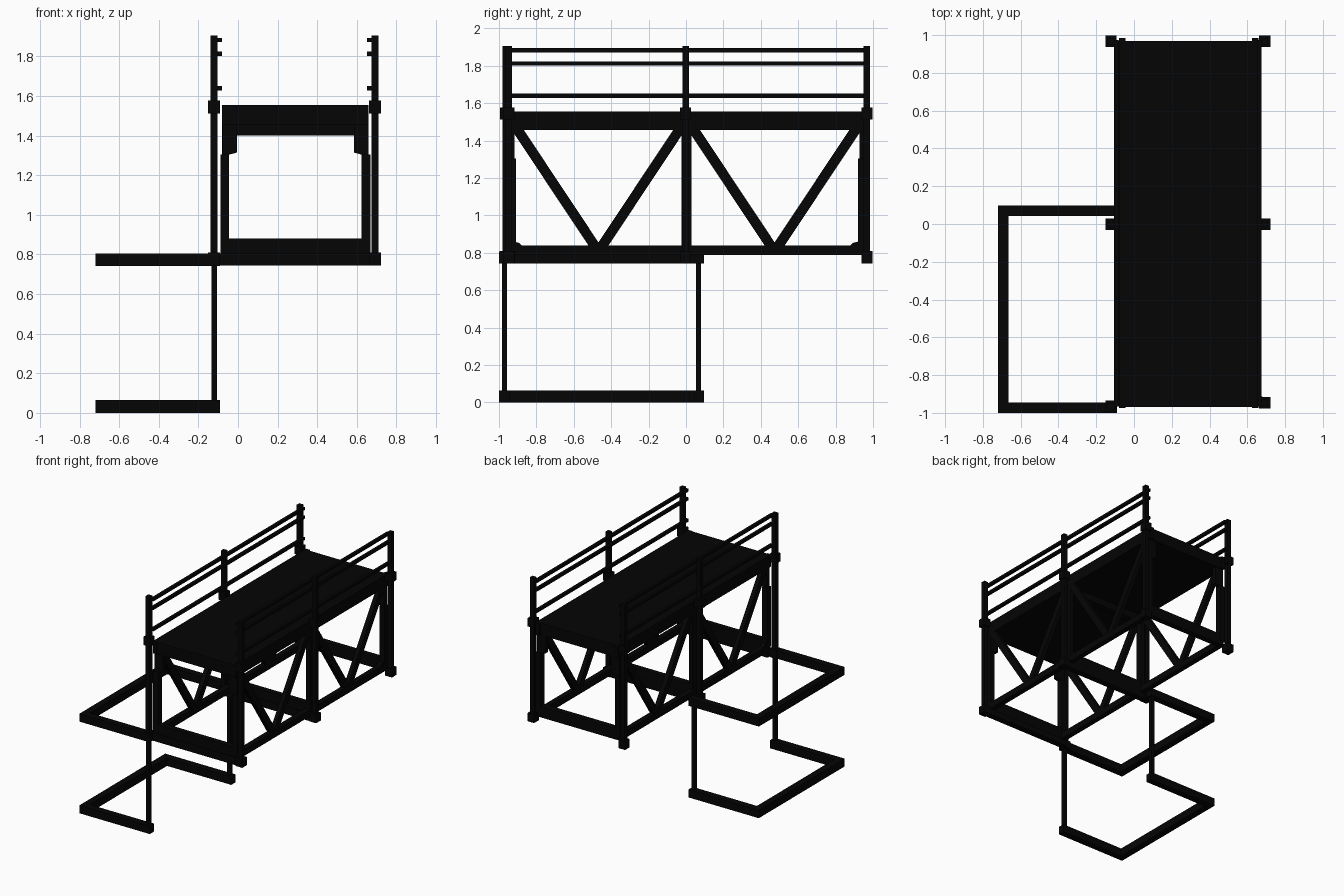
import bpy, bmesh, math
from mathutils import Vector

if "Cube" in bpy.data.objects:
    bpy.data.objects.remove(bpy.data.objects["Cube"])

black = bpy.data.materials.new("black_steel")
black.diffuse_color = (0.0015, 0.0015, 0.0015, 1)
black.use_nodes = True
black.node_tree.nodes["Principled BSDF"].inputs["Base Color"].default_value = black.diffuse_color


def finish(name, bm):
    bmesh.ops.recalc_face_normals(bm, faces=bm.faces[:])
    me = bpy.data.meshes.new(name)
    bm.to_mesh(me)
    bm.free()
    me.materials.append(black)
    ob = bpy.data.objects.new(name, me)
    bpy.context.collection.objects.link(ob)
    return ob


def box(name, x0, x1, y0, y1, z0, z1):
    bm = bmesh.new()
    bmesh.ops.create_cube(bm, size=1)
    for v in bm.verts:
        v.co = Vector(((x0 + x1) / 2 + v.co.x * (x1 - x0),
                       (y0 + y1) / 2 + v.co.y * (y1 - y0),
                       (z0 + z1) / 2 + v.co.z * (z1 - z0)))
    return finish(name, bm)


def prism(name, pts, axis, a, b):
    """Extrude a flat profile along x (points y,z) or y (points x,z)."""
    bm = bmesh.new()
    place = (lambda p: (a, p[0], p[1])) if axis == "x" else (lambda p: (p[0], a, p[1]))
    face = bm.faces.new([bm.verts.new(place(p)) for p in pts])
    res = bmesh.ops.extrude_face_region(bm, geom=[face])
    d = Vector((b - a, 0, 0)) if axis == "x" else Vector((0, b - a, 0))
    bmesh.ops.translate(bm, vec=d, verts=[e for e in res["geom"] if isinstance(e, bmesh.types.BMVert)])
    return finish(name, bm)


def strut(name, x0, x1, p, q, w):
    """Diagonal bar in the y-z plane."""
    p, q = Vector(p), Vector(q)
    d = (q - p).normalized()
    n = Vector((-d.y, d.x)) * w / 2
    return prism(name, [p + n, q + n, q - n, p - n], "x", x0, x1)


CX = 0.29   # centre line of the bridge across x

# lower and upper U-shaped side frames
for tag, z in (("base", 0.0), ("upper", 0.742)):
    box(tag + "_frame_side", -0.72, -0.665, -1.0, 0.097, z, z + 0.064)
    for end, y in (("front", -1.0), ("back", 0.042)):
        box(f"{tag}_frame_{end}_arm", -0.665, -0.09, y, y + 0.055, z, z + 0.064)

# thin uprights joining the two frames
for end, y in (("front", -0.97), ("back", 0.067)):
    box(f"{end}_frame_upright", -0.134, -0.106, y - 0.014, y + 0.014, 0.06, 0.75)

# side trusses
for side, s in (("left", -1), ("right", 1)):
    xa, xb = sorted((CX + s * 0.335, CX + s * 0.378))    # post thickness
    ca, cb = sorted((CX + s * 0.335, CX + s * 0.37))     # chord thickness
    box(side + "_top_chord", ca, cb, -0.975, 0.985, 1.457, 1.555)
    box(side + "_bottom_chord", xa, xb, -0.955, 0.955, 0.787, 0.84)
    for i, (y, top) in enumerate(((-0.935, 1.305), (0.003, 1.46), (0.945, 1.305))):
        box(f"{side}_truss_post_{i}", xa if i != 1 else ca, xb if i != 1 else cb,
            y - 0.026, y + 0.026, 0.82, top)
    for i, c in enumerate((-0.468, 0.474)):
        for t in (-1, 1):
            strut(f"{side}_diagonal_{i}_{t}", ca, cb,
                  (c + t * 0.447, 1.48), (c + t * 0.012, 0.825), 0.054)
    for e in (-1, 1):
        # small bottom corner plates
        prism(f"{side}_corner_plate_{e}", [(e * 0.92, 0.83), (e * 0.87, 0.83),
              (e * 0.89, 0.852), (e * 0.92, 0.86)], "x", ca, cb)
        # knee brackets from the end posts up to the deck
        prof = [(CX + s * 0.369, 1.47), (CX + s * 0.295, 1.47),
                (CX + s * 0.295, 1.315), (CX + s * 0.369, 1.295)]
        yk = 0.005 + e * 0.94
        prism(f"{side}_knee_bracket_{e}", prof, "y", yk - 0.018, yk + 0.018)

    # guard posts with clamps, and three rails on their inner face
    px = CX - 0.005 + s * 0.407
    for i, y in enumerate((-0.964 if s < 0 else -0.947, -0.002, 0.967)):
        box(f"{side}_guard_post_{i}", px - 0.018, px + 0.018, y - 0.017, y + 0.017, 0.75, 1.907)
        for tag, z in (("top", 1.512), ("bottom", 0.744)):
            box(f"{side}_{tag}_clamp_{i}", px - 0.03, px + 0.03, y - 0.03, y + 0.03, z, z + 0.066)
    ra, rb = sorted((px - s * 0.016, px - s * 0.04))
    for i, z in enumerate((1.64, 1.813, 1.883)):
        box(f"{side}_rail_{i}", ra, rb, -0.965, 0.975, z - 0.011, z + 0.011)

# thick deck slab with one floor beam below the middle, and bottom cross beams
box("deck", CX - 0.335, CX + 0.335, -0.97, 0.97, 1.457, 1.555)
box("floor_beam", CX - 0.335, CX + 0.335, -0.022, 0.028, 1.40, 1.46)
for i, y in enumerate((-0.935, 0.0, 0.945)):
    box(f"bottom_cross_beam_{i}", CX - 0.36, CX + 0.36, y - 0.023, y + 0.023, 0.79, 0.88)

# low carrier beams tying the front and middle clamps together
for i, y in enumerate((-0.94, -0.002)):
    box(f"carrier_beam_{i}", -0.09, 0.68, y - 0.026, y + 0.026, 0.744, 0.806)
